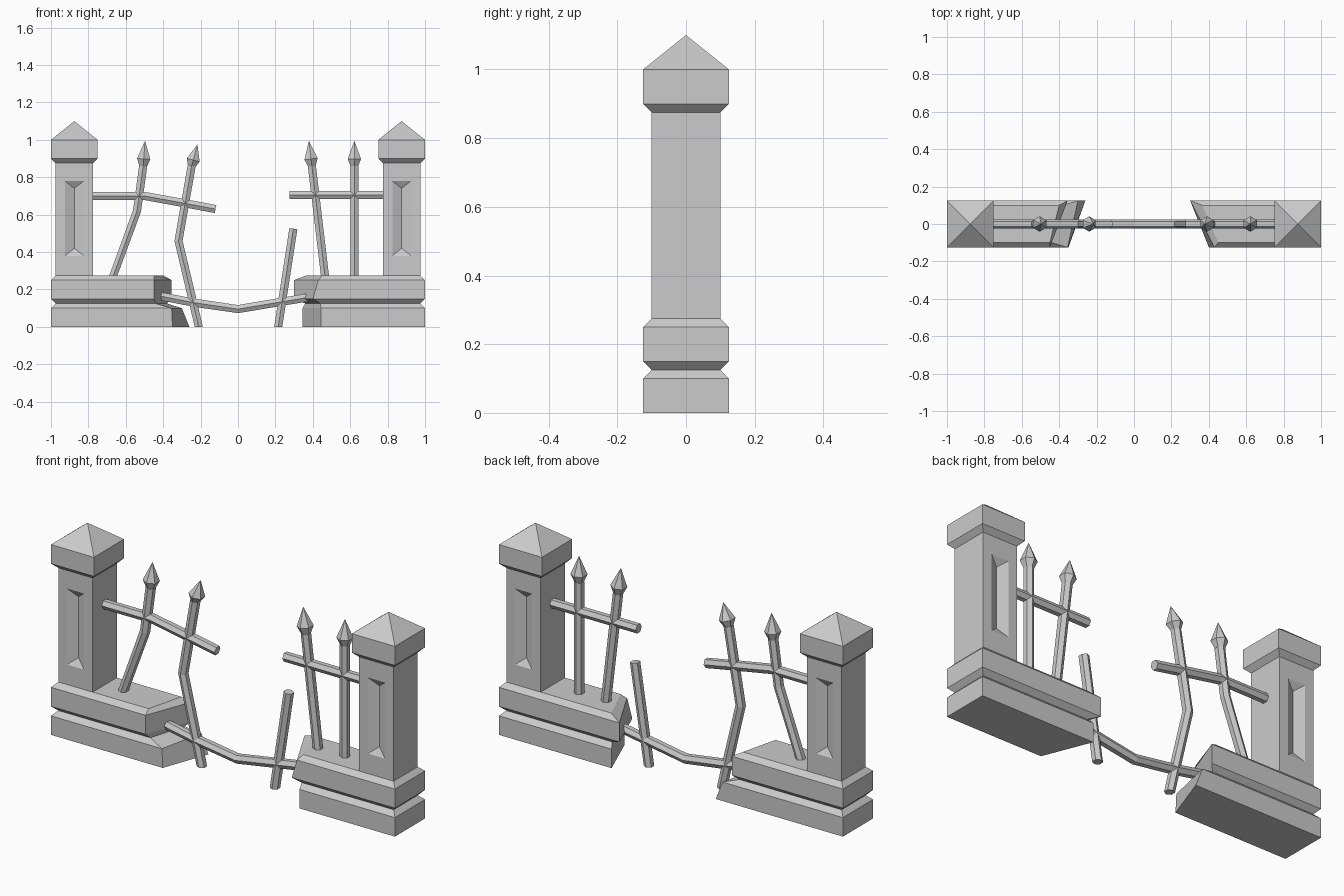
import bpy, bmesh, math
from mathutils import Vector

if "Cube" in bpy.data.objects:
    bpy.data.objects.remove(bpy.data.objects["Cube"])


def finish(bm, name):
    bmesh.ops.remove_doubles(bm, verts=bm.verts, dist=0.0005)
    bmesh.ops.recalc_face_normals(bm, faces=bm.faces)
    me = bpy.data.meshes.new(name)
    bm.to_mesh(me)
    bm.free()
    ob = bpy.data.objects.new(name, me)
    bpy.context.collection.objects.link(ob)
    return ob


def loft(rings):
    """Skin a stack of equal-length rings and cap both ends."""
    bm = bmesh.new()
    rows = [[bm.verts.new(p) for p in r] for r in rings]
    n = len(rows[0])
    for a, b in zip(rows, rows[1:]):
        for i in range(n):
            bm.faces.new((a[i], a[(i + 1) % n], b[(i + 1) % n], b[i]))
    bm.faces.new(rows[0][::-1])
    bm.faces.new(rows[-1])
    return bm


def square(cx, h, z):
    return [(cx - h, -h, z), (cx + h, -h, z), (cx + h, h, z), (cx - h, h, z)]


def bar(name, path, radii=None, post=False):
    """Hexagonal bar along an (x, z) path at y = 0."""
    pts = [Vector(p) for p in path]
    rings = []
    for i, p in enumerate(pts):
        d = (pts[min(i + 1, len(pts) - 1)] - pts[max(i - 1, 0)]).normalized()
        n = Vector((d.y, -d.x))
        if post and i == 0:
            n = Vector((1, 0))          # level cut at the foot
        r = radii[i] if radii else R
        ring = []
        for k in range(6):
            a = math.pi / 6 + k * math.pi / 3
            q = p + n * (r * math.cos(a))
            ring.append((q.x, r * math.sin(a), q.y))
        rings.append(ring)
    return finish(loft(rings), name)


def spear(name, path, tip):
    """Post with a faceted spear head."""
    bar(name + "_post", path, post=True)
    a, t = Vector(path[-1]), Vector(tip)
    bar(name + "_spearhead", [a, a.lerp(t, 0.28), t], [0.024, 0.041, 0.0001])


R = 0.025

# Pillars with chiselled panels front and back, and pyramid caps
for side, s in (("left", -1), ("right", 1)):
    cx = 0.875 * s
    bm = loft([square(cx, 0.1, 0.27), square(cx, 0.1, 0.88)])
    bm.normal_update()
    for f in [f for f in bm.faces if abs(f.normal.y) > 0.9]:
        sy = 1 if f.calc_center_median().y > 0 else -1
        bmesh.ops.inset_individual(bm, faces=[f], thickness=0.03)
        for v in f.verts:
            v.co.x = cx + math.copysign(0.05, v.co.x - cx)
            v.co.z = 0.58 + math.copysign(0.2, v.co.z - 0.58)
        bmesh.ops.inset_individual(bm, faces=[f], thickness=0.02)
        for v in f.verts:
            v.co = (cx, sy * 0.075, 0.58 + math.copysign(0.16, v.co.z - 0.58))
    finish(bm, side + "_pillar_shaft")
    finish(loft([square(cx, h, z) for h, z in
                 ((0.1, 0.875), (0.125, 0.9), (0.125, 1.0), (0.0001, 1.1))]),
           side + "_pillar_cap")

# Broken base walls: z, outer x, half depth, broken end x at front and back
walls = {
    "left": (-1, [(0, 1, .125, .35, .26), (.1, 1, .125, .355, .30),
                  (.125, .975, .1, .44, .38), (.15, 1, .125, .45, .355),
                  (.25, 1, .125, .45, .355), (.275, .975, .1, .45, .40)]),
    "right": (1, [(0, 1, .125, .445, .345), (.1, 1, .125, .445, .345),
                  (.125, .975, .1, .44, .36), (.15, 1, .125, .40, .30),
                  (.25, 1, .125, .43, .30), (.275, .975, .1, .45, .365)]),
}
for side, (s, levels) in walls.items():
    finish(loft([[(s * o, -h, z), (s * o, h, z), (s * b, h, z), (s * f, -h, z)]
                 for z, o, h, f, b in levels]), side + "_base_wall")

# Bent posts with spear heads
spear("left_outer", [(-.67, .265), (-.54, .62), (-.507, .86)], (-.497, .995))
spear("left_inner", [(-.21, 0), (-.24, .13), (-.318, .46), (-.248, .86)], (-.217, .975))
spear("right_inner", [(.466, .265), (.395, .86)], (.379, .995))
spear("right_outer", [(.622, .265), (.622, .86)], (.622, .995))
bar("snapped_post", [(.215, 0), (.296, .525)], post=True)

# Rails
bar("left_upper_rail", [(-.79, .70), (-.50, .70), (-.28, .66), (-.12, .63)])
bar("right_upper_rail", [(.275, .705), (.79, .705)])
bar("sagging_lower_rail", [(-.42, .165), (-.24, .13), (0, .095), (.24, .135), (.39, .16)])
